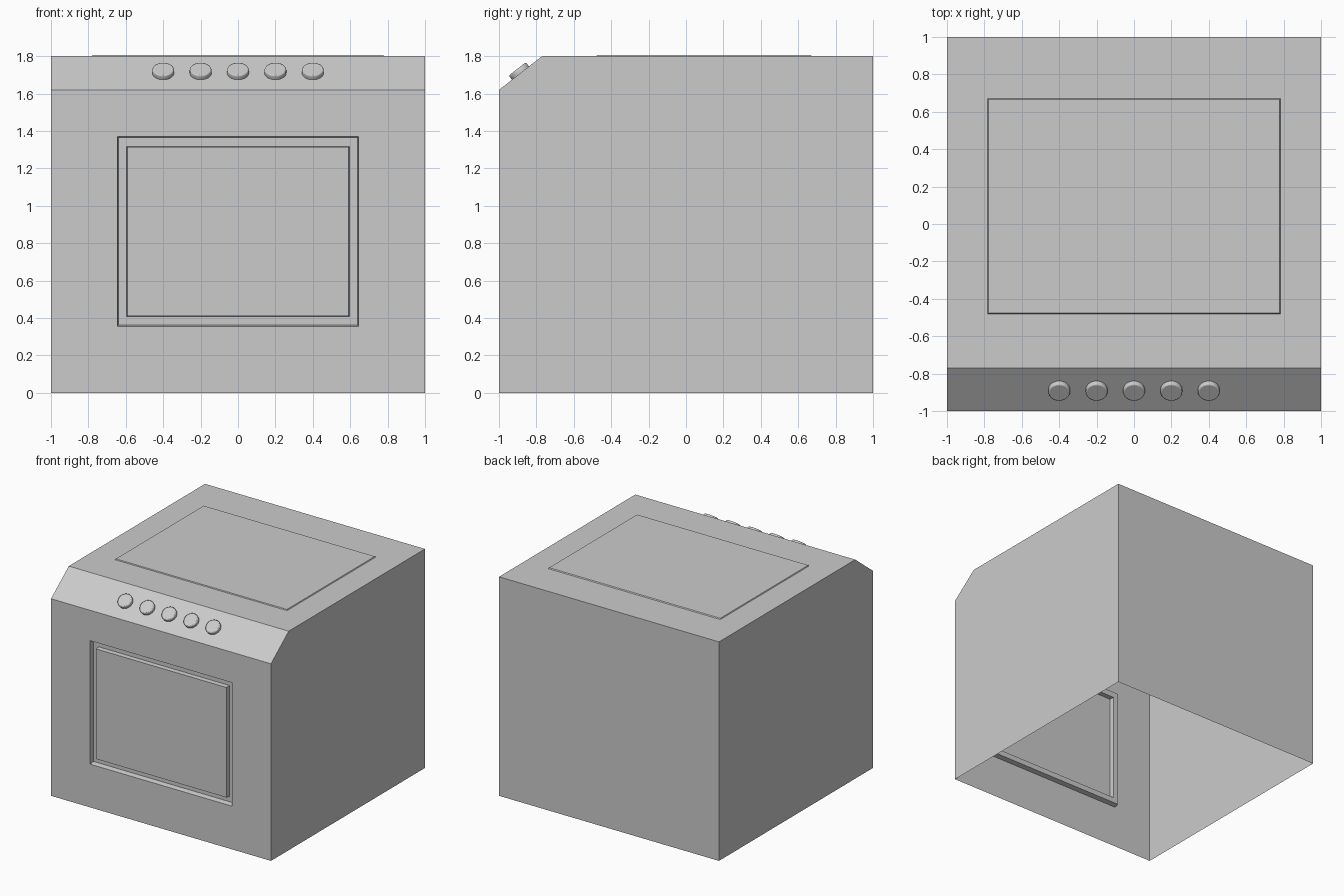
import bpy, bmesh, math
from mathutils import Vector, Matrix

if "Cube" in bpy.data.objects:
    bpy.data.objects.remove(bpy.data.objects["Cube"])


def make_object(name, bm):
    mesh = bpy.data.meshes.new(name)
    bm.to_mesh(mesh)
    bm.free()
    ob = bpy.data.objects.new(name, mesh)
    bpy.context.collection.objects.link(ob)
    return ob


def inset_to(bm, face, axis, x, lo, hi, level):
    """Inset a face and place its inner rectangle: x half-width, lo/hi along axis, level on the other axis."""
    bmesh.ops.inset_individual(bm, faces=[face], thickness=0.01)
    mid = face.calc_center_median()
    depth_axis = 3 - axis
    for v in face.verts:
        v.co.x = math.copysign(x, v.co.x)
        v.co[axis] = hi if v.co[axis] > mid[axis] else lo
        v.co[depth_axis] = level


# Body shell: side profile swept across x, open underneath
profile = [(-1, 0), (-1, 1.62), (-0.77, 1.8), (1, 1.8), (1, 0)]
bm = bmesh.new()
left = [bm.verts.new((-1, y, z)) for y, z in profile]
right = [bm.verts.new((1, y, z)) for y, z in profile]
bm.faces.new(left)
bm.faces.new(right)
strips = [bm.faces.new((left[i], left[i + 1], right[i + 1], right[i])) for i in range(4)]
bmesh.ops.recalc_face_normals(bm, faces=bm.faces)
front, top = strips[0], strips[2]

# Oven door: groove around a flush window panel
inset_to(bm, front, 2, 0.645, 0.355, 1.37, -1)
inset_to(bm, front, 2, 0.64, 0.363, 1.365, -0.96)
inset_to(bm, front, 2, 0.595, 0.408, 1.318, -0.96)
inset_to(bm, front, 2, 0.592, 0.411, 1.315, -0.997)

# Hob: slightly raised plate on top
inset_to(bm, top, 1, 0.782, -0.48, 0.672, 1.8)
inset_to(bm, top, 1, 0.778, -0.476, 0.666, 1.807)
make_object("oven_body", bm)

# Knobs: bevelled discs on the sloped control strip
normal = Vector((0, -0.18, 0.23)).normalized()
tilt = normal.to_track_quat('Z', 'Y').to_matrix().to_4x4()
height = 0.028
for i in range(5):
    bm = bmesh.new()
    bmesh.ops.create_cone(bm, cap_ends=True, segments=32, radius1=0.058,
                          radius2=0.058, depth=height)
    rim = [e for e in bm.edges if all(v.co.z > 0 for v in e.verts)]
    bmesh.ops.bevel(bm, geom=rim, offset=0.007, segments=2, profile=0.5, affect='EDGES')
    for f in bm.faces:
        f.smooth = len(f.verts) == 4
    base = Vector((-0.4 + 0.2 * i, -0.885, 1.71))
    bm.transform(Matrix.Translation(base + normal * height / 2) @ tilt)
    make_object(f"knob_{i + 1}", bm)
